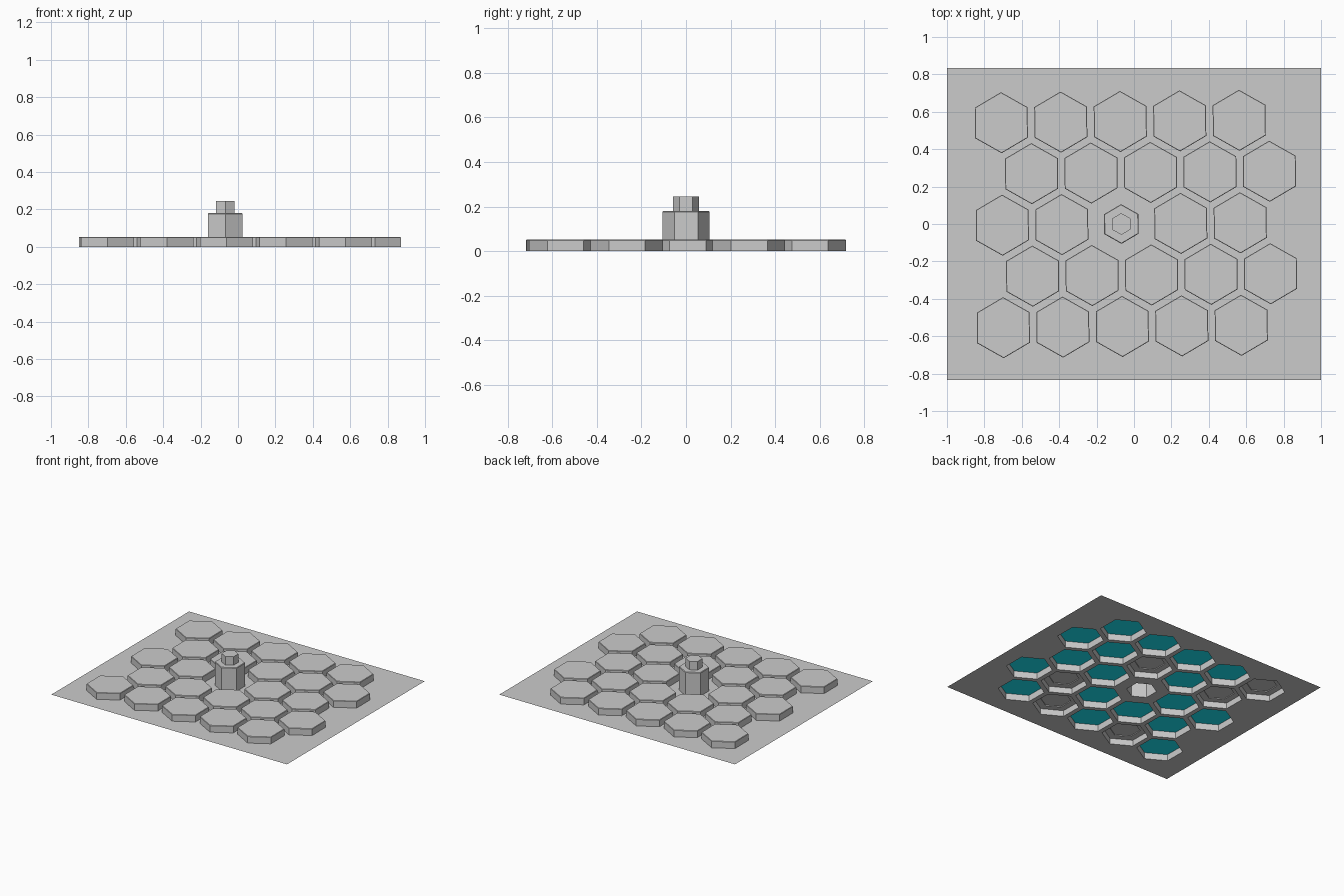
import bpy, bmesh, math
from mathutils import Vector, Matrix

if "Cube" in bpy.data.objects:
    bpy.data.objects.remove(bpy.data.objects["Cube"])

TILT = 0.01                     # whole grid is turned very slightly
CENTRE = Vector((-0.068, 0.0, 0.0))
DX, DY = 0.318, 0.274           # spacing along a row, between rows
TILE_R, TILE_H = 0.163, 0.052
RINGED = {(0, 0), (1, 0), (1, 2), (3, 3), (4, 1), (4, 3)}

cyan = bpy.data.materials.new("cyan_underside")
cyan.diffuse_color = (0.01, 0.85, 1.0, 1.0)
cyan.use_nodes = True
cyan.node_tree.nodes["Principled BSDF"].inputs["Base Color"].default_value = cyan.diffuse_color


def hex_points(c, r, z):
    return [Vector((c.x + r * math.cos(a), c.y + r * math.sin(a), z))
            for a in (math.pi / 6 + TILT + k * math.pi / 3 for k in range(6))]


def finish(name, bm, mat=None):
    me = bpy.data.meshes.new(name)
    bm.to_mesh(me)
    bm.free()
    ob = bpy.data.objects.new(name, me)
    bpy.context.collection.objects.link(ob)
    if mat:
        me.materials.append(mat)
    return ob


def hex_shell(name, c, profile, mat=None, flip=False):
    """Open-bottomed stack of hexagon rings (radius, height), capped on top."""
    bm = bmesh.new()
    rings = [[bm.verts.new(p) for p in hex_points(c, r, z)] for r, z in profile]
    for lo, hi in zip(rings, rings[1:]):
        for i in range(6):
            j = (i + 1) % 6
            bm.faces.new((lo[i], lo[j], hi[j], hi[i]))
    bm.faces.new(rings[-1])
    if flip:
        bmesh.ops.reverse_faces(bm, faces=bm.faces[:])
    return finish(name, bm, mat)


# Tiles in five staggered rows, with the pillar in the middle slot
turn = Matrix.Rotation(TILT, 3, 'Z')
holes = []
for row in range(5):
    shift = DX / 2 if row % 2 else 0.0
    for col in range(5):
        c = CENTRE + turn @ Vector(((col - 2) * DX + shift, (2 - row) * DY, 0))
        if (row, col) == (2, 2):
            holes.append((c, 0.106))
            hex_shell("centre_pillar", c,
                      [(0.106, 0), (0.106, 0.176), (0.102, 0.18),
                       (0.058, 0.18), (0.058, 0.245)])
            continue
        holes.append((c, TILE_R))
        hex_shell(f"tile_{row}_{col}", c,
                  [(TILE_R, 0), (TILE_R, TILE_H - 0.003), (TILE_R - 0.003, TILE_H)])
        if (row, col) in RINGED:
            # grey underside with a shallow hexagonal recess
            hex_shell(f"tile_liner_{row}_{col}", c,
                      [(0.161, 0.044), (0.108, 0.044), (0.108, 0.05)], flip=True)
        else:
            # coloured underside plate
            hex_shell(f"tile_plate_{row}_{col}", c, [(0.161, 0.048)], cyan, flip=True)

# Base sheet with a hexagonal opening under every tile
bm = bmesh.new()
loops = [[Vector((x, y, 0)) for x, y in
          ((-1, -0.835), (1, -0.835), (1, 0.835), (-1, 0.835))]]
loops += [hex_points(c, r, 0) for c, r in holes]
edges = []
for pts in loops:
    vs = [bm.verts.new(p) for p in pts]
    edges += [bm.edges.new((vs[i], vs[(i + 1) % len(vs)])) for i in range(len(vs))]
bmesh.ops.triangle_fill(bm, use_beauty=True, use_dissolve=False,
                        edges=edges, normal=(0, 0, 1))
bm.normal_update()
bmesh.ops.reverse_faces(bm, faces=[f for f in bm.faces if f.normal.z < 0])
finish("base_sheet", bm)
